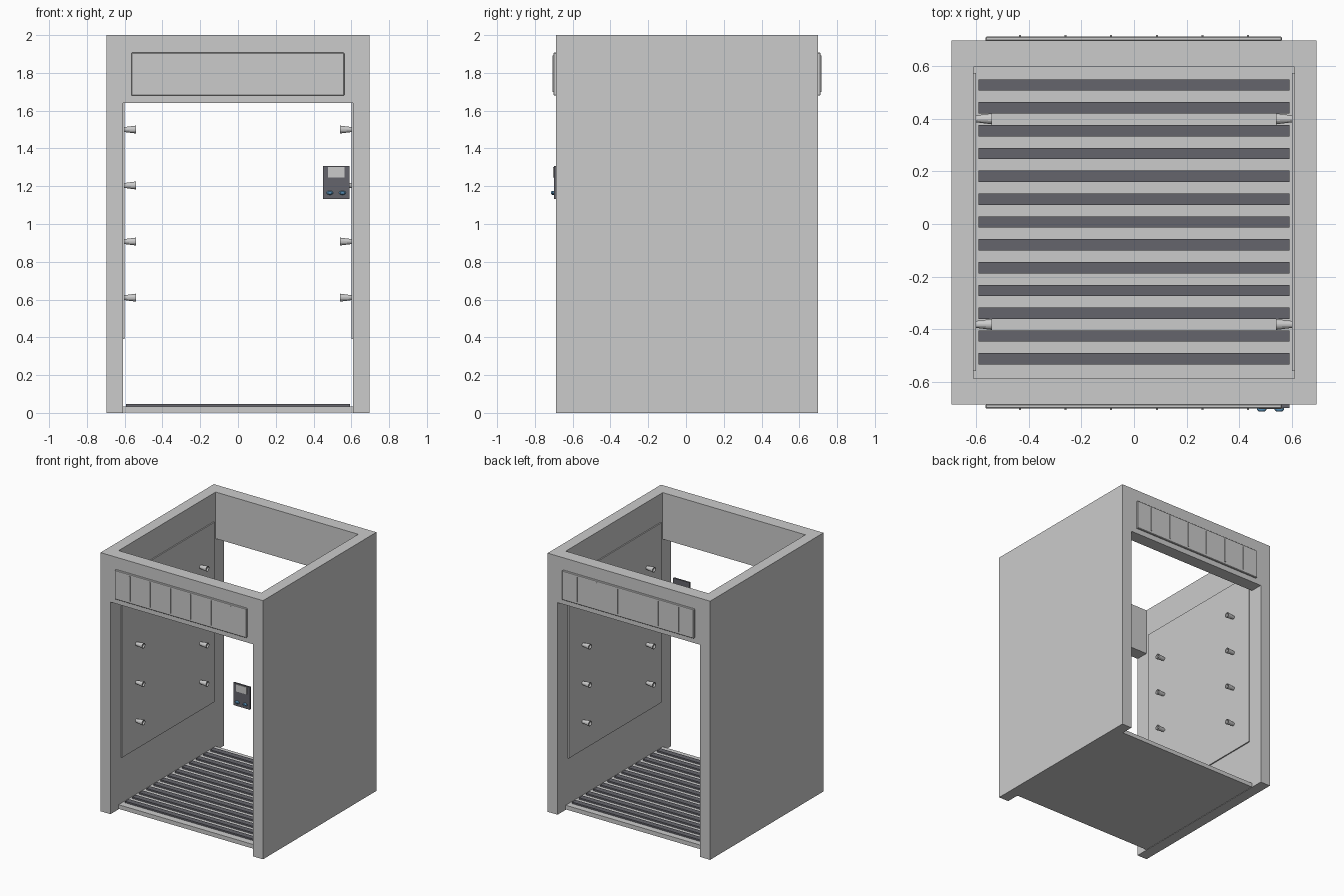
import bpy, bmesh, math
from mathutils import Vector

if "Cube" in bpy.data.objects:
    bpy.data.objects.remove(bpy.data.objects["Cube"])


def material(name, rgb):
    m = bpy.data.materials.new(name)
    m.diffuse_color = (*rgb, 1)
    m.use_nodes = True
    m.node_tree.nodes["Principled BSDF"].inputs["Base Color"].default_value = m.diffuse_color
    return m


LIGHT = material("light_grey", (0.60, 0.62, 0.63))
DARK = material("dark_grey", (0.13, 0.13, 0.15))
BLUE = material("blue", (0.10, 0.28, 0.48))


def finish(name, bm, mat=None):
    bmesh.ops.recalc_face_normals(bm, faces=bm.faces)
    me = bpy.data.meshes.new(name)
    bm.to_mesh(me)
    bm.free()
    ob = bpy.data.objects.new(name, me)
    bpy.context.collection.objects.link(ob)
    if mat:
        me.materials.append(mat)
    return ob


def box(name, x, y, z, mat=None, bevel=0):
    bm = bmesh.new()
    bmesh.ops.create_cube(bm, size=1)
    for v in bm.verts:
        v.co = Vector([(a + b) / 2 + c * (b - a) for (a, b), c in zip((x, y, z), v.co)])
    ob = finish(name, bm, mat)
    if bevel:
        mod = ob.modifiers.new("bevel", "BEVEL")
        mod.width, mod.segments = bevel, 1
    return ob


def lathe(name, profile, center, direction, mat=None, sides=16, squash=1):
    """Revolve (distance, radius) points about an axis and place the result."""
    bm = bmesh.new()
    rings = []
    for d, r in profile:
        rings.append([bm.verts.new((r * math.cos(2 * math.pi * i / sides),
                                    r * squash * math.sin(2 * math.pi * i / sides), d))
                      for i in range(sides)])
    for a, b in zip(rings, rings[1:]):
        for i in range(sides):
            j = (i + 1) % sides
            bm.faces.new((a[i], a[j], b[j], b[i]))
    bm.faces.new(rings[0])
    bm.faces.new(rings[-1])
    ob = finish(name, bm, mat)
    ob.location = center
    ob.rotation_euler = Vector(direction).to_track_quat('Z', 'Y').to_euler()
    return ob


def cabinet():
    """Two side walls joined by front and back headers, as one closed shell."""
    g = ([-0.695, -0.61, 0.61, 0.695], [-0.687, -0.587, 0.598, 0.698], [0, 1.64, 2])
    solid = {(i, j, k) for i in range(3) for j in range(3) for k in range(2)
             if i != 1 or (k == 1 and j != 1)}
    bm = bmesh.new()
    for cell in solid:
        for ax in range(3):
            for s in (0, 1):
                n = list(cell)
                n[ax] += 2 * s - 1
                if tuple(n) in solid:
                    continue
                u, w = (ax + 1) % 3, (ax + 2) % 3
                quad = []
                for du, dw in ((0, 0), (1, 0), (1, 1), (0, 1)):
                    p = list(cell)
                    p[ax] += s
                    p[u] += du
                    p[w] += dw
                    quad.append(bm.verts.new([g[a][p[a]] for a in range(3)]))
                bm.faces.new(quad)
    bmesh.ops.remove_doubles(bm, verts=bm.verts, dist=1e-4)
    return finish("cabinet_walls", bm)


cabinet()

# floor tray and slats
box("floor_tray", (-0.61, 0.61), (-0.587, 0.598), (0.003, 0.035), LIGHT)
for i in range(13):
    y = 0.0077 + (i - 6) * 0.0868
    box(f"floor_slat_{i + 1}", (-0.592, 0.592), (y - 0.0215, y + 0.0215), (0.033, 0.047), DARK)

# inner wall panels and spray nozzles
nozzle = [(0, 0.013), (0.062, 0.021), (0.062, 0.016), (0.05, 0.014)]
for s, side in ((-1, "left"), (1, "right")):
    box(f"{side}_wall_panel", sorted((s * 0.601, s * 0.611)), (-0.56, 0.574), (0.39, 1.78), LIGHT)
    for y in (-0.382, 0.40):
        for z in (0.61, 0.907, 1.204, 1.50):
            lathe(f"{side}_nozzle", nozzle, (s * 0.602, y, z), (-s, 0, 0), LIGHT)

# header signs with divider ribs, front and back
for y0, s, side in ((-0.687, -1, "front"), (0.698, 1, "back")):
    box(f"{side}_sign", (-0.565, 0.563), sorted((y0 - s * 0.002, y0 + s * 0.015)),
        (1.68, 1.907), LIGHT, 0.004)
    for i in range(6):
        x = (i - 2.5) * 0.1735
        box(f"{side}_sign_rib_{i + 1}", (x - 0.004, x + 0.004),
            sorted((y0 + s * 0.012, y0 + s * 0.02)), (1.70, 1.892), LIGHT)

# control panel with screen and two knobs
box("control_panel", (0.45, 0.591), (-0.70, -0.687), (1.133, 1.307), DARK)
box("control_screen", (0.476, 0.565), (-0.704, -0.698), (1.246, 1.302), LIGHT)
for x in (0.486, 0.553):
    lathe("control_knob", [(0, 0.018), (0.008, 0.018), (0.015, 0.011)],
          (x, -0.699, 1.165), (0, -1, 0), BLUE, 16, 0.6)
